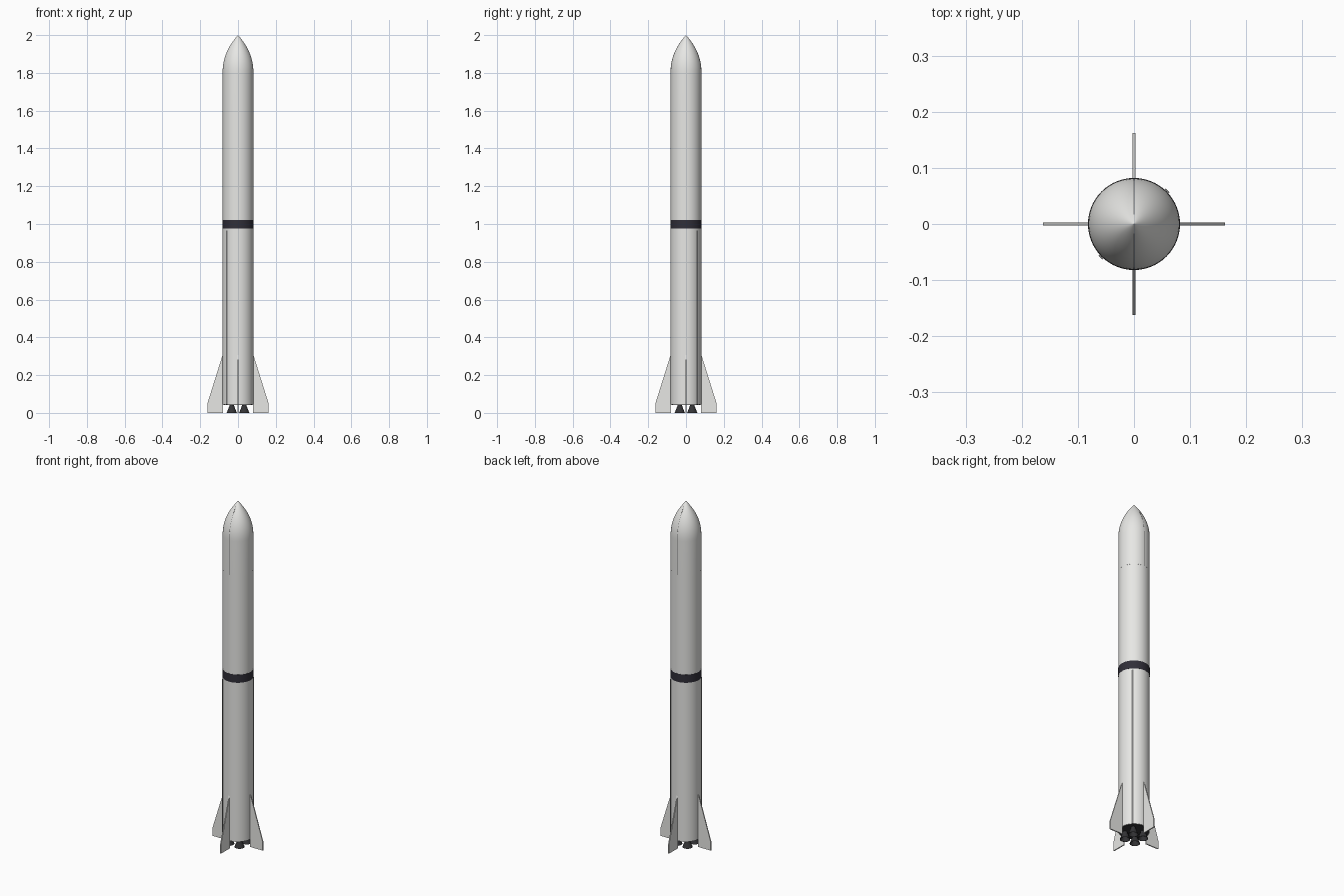
import bpy, bmesh, math
from mathutils import Matrix

if "Cube" in bpy.data.objects:
    bpy.data.objects.remove(bpy.data.objects["Cube"])

R = 0.0815          # body radius
NOSE = 1.80         # height where the nose starts to curve


def mat(name, r, g, b):
    m = bpy.data.materials.new(name)
    m.diffuse_color = (r, g, b, 1)
    m.use_nodes = True
    m.node_tree.nodes["Principled BSDF"].inputs["Base Color"].default_value = m.diffuse_color
    return m


WHITE = mat("warm white", 0.80, 0.80, 0.78)
BLACK = mat("band black", 0.03, 0.028, 0.04)
ENGINE = mat("engine dark grey", 0.035, 0.035, 0.038)
GREY = mat("conduit grey", 0.2, 0.2, 0.2)


def finish(name, bm, material, smooth=True):
    bmesh.ops.recalc_face_normals(bm, faces=bm.faces[:])
    me = bpy.data.meshes.new(name)
    bm.to_mesh(me)
    bm.free()
    me.materials.append(material)
    ob = bpy.data.objects.new(name, me)
    bpy.context.collection.objects.link(ob)
    if smooth:
        bpy.ops.object.select_all(action='DESELECT')
        ob.select_set(True)
        bpy.context.view_layer.objects.active = ob
        bpy.ops.object.shade_smooth_by_angle(angle=math.radians(35))
    return ob


def lathe(name, profile, material, at=(0, 0, 0), steps=64):
    """Spin (radius, height) points around the vertical axis."""
    bm = bmesh.new()
    verts = [bm.verts.new((r, 0, z)) for r, z in profile]
    edges = [bm.edges.new(p) for p in zip(verts, verts[1:])]
    bmesh.ops.spin(bm, geom=verts + edges, cent=(0, 0, 0), axis=(0, 0, 1),
                   angle=2 * math.pi, steps=steps)
    bmesh.ops.remove_doubles(bm, verts=bm.verts[:], dist=1e-5)
    ob = finish(name, bm, material)
    ob.location = at
    return ob


def prism(name, outline, thick, angle, material):
    """Extrude a (radius, height) outline and turn it around the axis."""
    bm = bmesh.new()
    f = bm.faces.new([bm.verts.new((r, -thick / 2, z)) for r, z in outline])
    ext = bmesh.ops.extrude_face_region(bm, geom=[f])["geom"]
    bmesh.ops.translate(bm, vec=(0, thick, 0),
                        verts=[v for v in ext if isinstance(v, bmesh.types.BMVert)])
    bm.transform(Matrix.Rotation(angle, 4, 'Z'))
    return finish(name, bm, material, False)


def nose_radius(z):
    t = max(0, (z - NOSE) / (2 - NOSE))
    return R * (1 - t ** 2.2)


# stages and interstage band
lathe("first_stage", [(0, 0.047), (R, 0.045), (R, 0.975), (0, 0.975)], WHITE)
lathe("interstage_band", [(0, 0.975), (R + 0.0005, 0.975), (R + 0.0005, 1.022), (0, 1.022)], BLACK)
lathe("second_stage", [(0, 1.022), (R - 0.0005, 1.022), (R - 0.0005, 1.6), (0, 1.6)], WHITE)

# payload fairing with curved nose
heights = [NOSE + (2 - NOSE) * math.sin(i / 24 * math.pi / 2) for i in range(25)]
lathe("fairing", [(0, 1.6), (R, 1.6)] + [(nose_radius(z), z) for z in heights], WHITE)

# split line of the fairing, front and back
seam_z = [1.6, 1.7] + [NOSE + 0.18 * i / 14 for i in range(15)]
seam = [(nose_radius(z) + 0.0004, z) for z in seam_z]
seam += [(nose_radius(z) - 0.002, z) for z in reversed(seam_z)]
for side, a in (("front", -90), ("back", 90)):
    prism("fairing_seam_" + side, seam, 0.0015, math.radians(a), GREY)

# four fins
fin = [(0.079, 0.0), (0.162, 0.0), (0.162, 0.05), (0.0805, 0.31), (0.079, 0.31)]
for i in range(4):
    prism(f"fin_{i + 1}", fin, 0.006, i * math.pi / 2, WHITE)

# two cable conduits on opposite diagonals
for i, a in enumerate((45, 225)):
    prism(f"cable_conduit_{i + 1}",
          [(R - 0.004, 0.045), (R + 0.003, 0.045), (R + 0.003, 0.965), (R - 0.004, 0.965)],
          0.009, math.radians(a), GREY)

# engine base plate and four hollow bells
lathe("engine_plate", [(0, 0.043), (R - 0.004, 0.043), (R - 0.004, 0.05), (0, 0.05)], ENGINE)
bell = [(0, 0.046), (0.012, 0.046), (0.013, 0.036), (0.019, 0.020), (0.027, 0.0),
        (0.025, 0.0), (0.017, 0.020), (0.010, 0.034), (0, 0.036)]
for i, (sx, sy) in enumerate(((1, 1), (-1, 1), (-1, -1), (1, -1))):
    lathe(f"engine_bell_{i + 1}", bell, ENGINE, (sx * 0.033, sy * 0.033, 0), 32)
